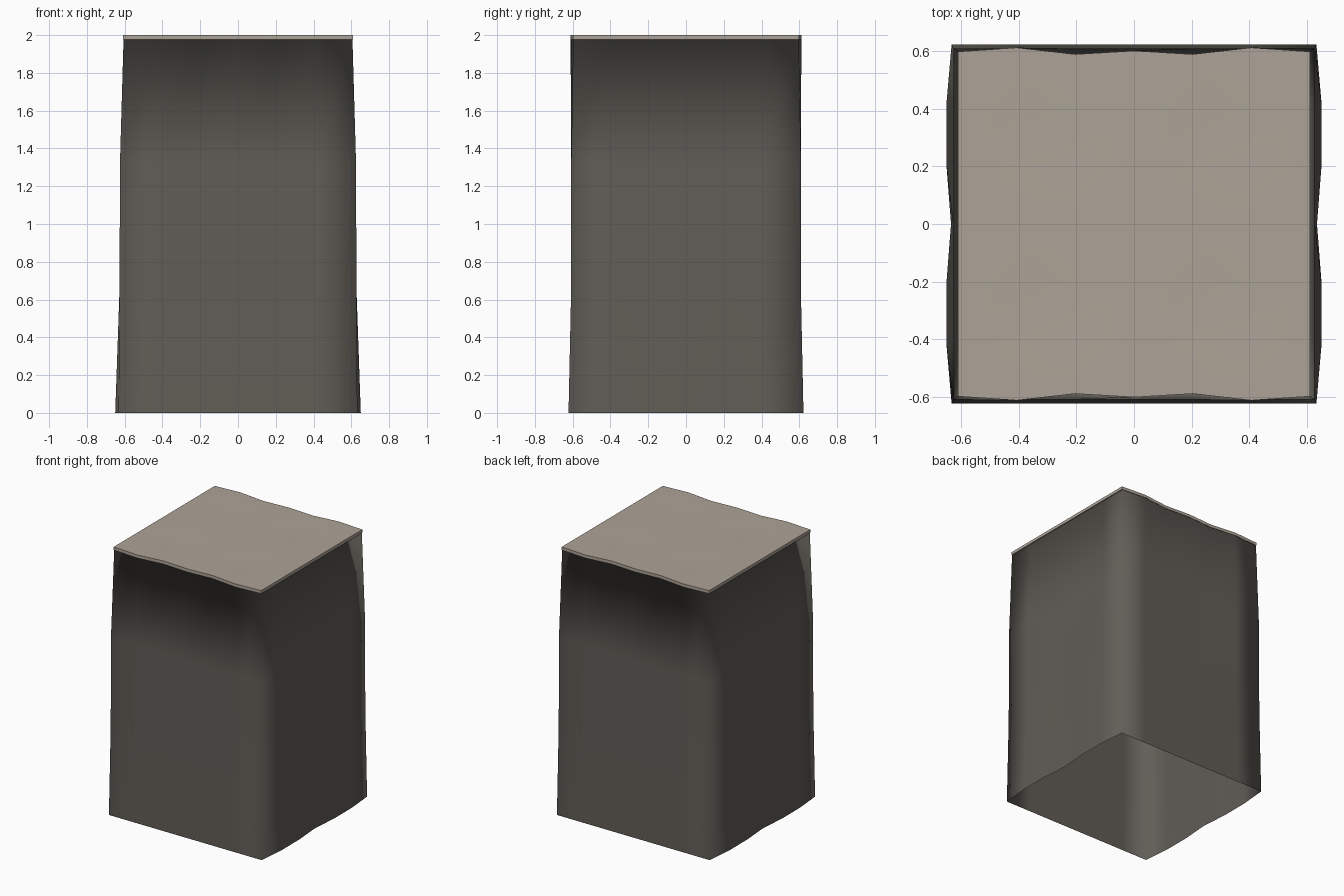
import bpy, bmesh

cube = bpy.data.objects.get("Cube")
if cube:
    bpy.data.objects.remove(cube)


def material(name, colour):
    m = bpy.data.materials.new(name)
    m.use_nodes = True
    m.diffuse_color = (*colour, 1)
    m.node_tree.nodes["Principled BSDF"].inputs["Base Color"].default_value = (*colour, 1)
    return m


cover_mat = material("warm grey cover", (0.42, 0.37, 0.31))
skirt_mat = material("dark grey cloth", (0.12, 0.11, 0.095))

N = 6                                     # grid cells along each side
STEPS = [2 * i / N - 1 for i in range(N + 1)]
WAVE = [0.597, 0.611, 0.588, 0.6, 0.588, 0.611, 0.597]   # half depth of the rim
FLARE = [0.632, 0.65, 0.65, 0.634, 0.65, 0.65, 0.632]    # half width of the hem


def finish(bm, name, mat):
    mesh = bpy.data.meshes.new(name)
    bm.to_mesh(mesh)
    bm.free()
    mesh.materials.append(mat)
    for p in mesh.polygons:
        p.use_smooth = True
    obj = bpy.data.objects.new(name, mesh)
    bpy.context.collection.objects.link(obj)
    return obj


def grid(bm, z, half_x, up):
    """Wavy-edged square sheet; returns its vertices by column and row."""
    v = [[bm.verts.new((half_x * u, WAVE[i] * w, z)) for w in STEPS]
         for i, u in enumerate(STEPS)]
    for i in range(N):
        for j in range(N):
            quad = [v[i][j], v[i + 1][j], v[i + 1][j + 1], v[i][j + 1]]
            bm.faces.new(quad if up else quad[::-1])
    return v


def border(n):
    """Grid indices round the edge, counterclockwise."""
    return ([(i, 0) for i in range(n)] + [(n, j) for j in range(n)]
            + [(n - i, n) for i in range(n)] + [(0, n - j) for j in range(n)])


def bridge(bm, low, high):
    for k in range(len(low)):
        n = (k + 1) % len(low)
        bm.faces.new((low[k], low[n], high[n], high[k]))


# Cloth skirt: open below, with the underside of the cover closing its top
bm = bmesh.new()
top = grid(bm, 1.976, 0.606, False)
upper = [top[i][j] for i, j in border(N)]
for z, half_x, half_y in ((1.32, 0.625, 0.608), (0.66, 0.627, 0.608), (0, 0, 0.622)):
    ring = []
    for i, j in border(N):
        hx = half_x or FLARE[j]
        ring.append(bm.verts.new((hx * STEPS[i], half_y * STEPS[j], z)))
    bridge(bm, ring, upper)
    upper = ring
finish(bm, "cloth_skirt", skirt_mat)

# Thin seat cover with four shallow dimples
bm = bmesh.new()
sheet = grid(bm, 2.0, 0.61, True)
rim = [sheet[i][j] for i, j in border(N)]
lower = [bm.verts.new((v.co.x, v.co.y, 1.977)) for v in rim]
bridge(bm, lower, rim)
bm.normal_update()
dimples = [f for f in bm.faces if f.normal.z > 0.9
           and all(0.2 < abs(c) < 0.4 for c in f.calc_center_median().xy)]
bmesh.ops.poke(bm, faces=dimples, offset=-0.012)
cover = finish(bm, "seat_cover", cover_mat)
bpy.context.view_layer.objects.active = cover
cover.select_set(True)
bpy.ops.object.shade_smooth_by_angle()
cover.select_set(False)
